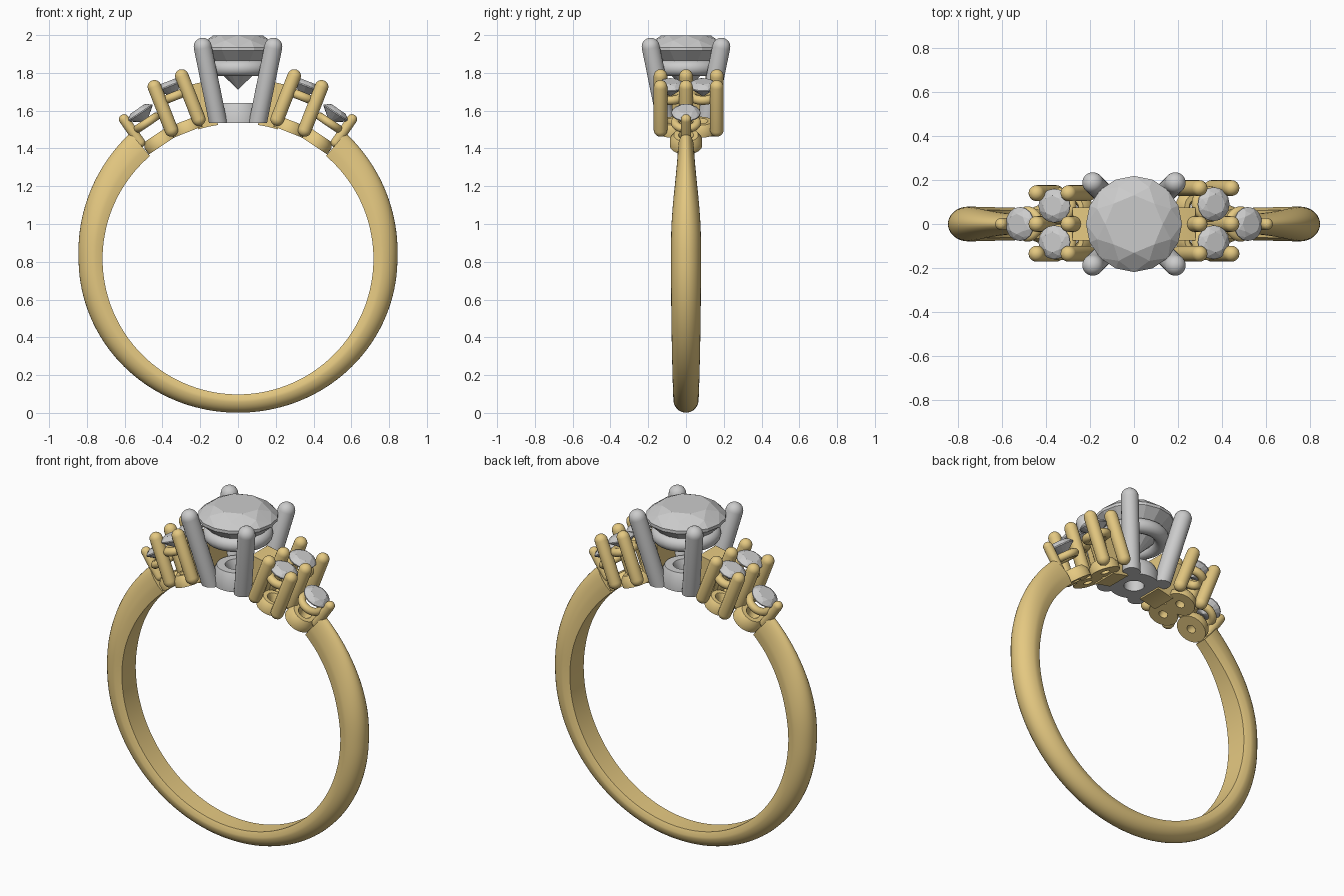
import bpy, bmesh, math
from mathutils import Matrix, Vector

if "Cube" in bpy.data.objects:
    bpy.data.objects.remove(bpy.data.objects["Cube"])

CZ, RI = 0.815, 0.717          # finger hole centre height and radius

gold = bpy.data.materials.new("gold")
gold.diffuse_color = (0.78, 0.58, 0.22, 1)
gold.use_nodes = True
gold.node_tree.nodes["Principled BSDF"].inputs["Base Color"].default_value = gold.diffuse_color


def finish(name, bm, mat=None, smooth=True):
    bmesh.ops.remove_doubles(bm, verts=bm.verts, dist=1e-5)
    bmesh.ops.recalc_face_normals(bm, faces=bm.faces)
    me = bpy.data.meshes.new(name)
    bm.to_mesh(me)
    bm.free()
    ob = bpy.data.objects.new(name, me)
    bpy.context.collection.objects.link(ob)
    if mat:
        me.materials.append(mat)
    if smooth:
        bpy.ops.object.select_all(action='DESELECT')
        ob.select_set(True)
        bpy.context.view_layer.objects.active = ob
        bpy.ops.object.shade_smooth_by_angle(angle=math.radians(40))
    return ob


def skin(bm, rings, loop_rings, loop_profile):
    """Bridge a grid of vertices, optionally closed in either direction."""
    n, m = len(rings), len(rings[0])
    for i in range(n if loop_rings else n - 1):
        for j in range(m if loop_profile else m - 1):
            k, l = (i + 1) % n, (j + 1) % m
            bm.faces.new((rings[i][j], rings[k][j], rings[k][l], rings[i][l]))


def lathe(name, profile, matrix, mat=None, closed=True, segs=32, cut_z=None):
    bm = bmesh.new()
    rings = []
    for i in range(segs):
        a = math.tau * i / segs
        rings.append([bm.verts.new(matrix @ Vector((r * math.cos(a), r * math.sin(a), z)))
                      for r, z in profile])
    skin(bm, rings, True, closed)
    bmesh.ops.remove_doubles(bm, verts=bm.verts, dist=1e-5)
    if cut_z is not None:
        cut = bmesh.ops.bisect_plane(bm, geom=bm.verts[:] + bm.edges[:] + bm.faces[:],
                                     plane_co=(0, 0, cut_z), plane_no=(0, 0, -1), clear_outer=True)
        bmesh.ops.holes_fill(bm, edges=[e for e in bm.edges if e.is_boundary])
    return finish(name, bm, mat)


def prong(name, a, b, r, mat=None, cut_z=None):
    a, b = Vector(a), Vector(b)
    d = b - a
    n = 6
    arc = [math.pi / 2 * i / n for i in range(n + 1)]
    prof = [(r * math.sin(t), -r * math.cos(t)) for t in arc]
    prof += [(r * math.cos(t), d.length + r * math.sin(t)) for t in arc]
    prof[0], prof[-1] = (0, -r), (0, d.length + r)
    m = Matrix.Translation(a) @ d.to_track_quat('Z', 'Y').to_matrix().to_4x4()
    lathe(name, prof, m, mat, False, 20, cut_z)


def torus(name, major, rad, half_h, matrix, mat=None):
    prof = [(major + rad * math.cos(math.tau * i / 14), half_h * math.sin(math.tau * i / 14))
            for i in range(14)]
    lathe(name, prof, matrix, mat)


def gem(name, r, crown, pavilion, matrix):
    """Brilliant cut: convex hull of table, star, girdle, pavilion and culet points."""
    bm = bmesh.new()
    for count, off, rad, z in ((8, 0, 0.60, crown), (8, 0.5, 0.83, crown * 0.62),
                               (16, 0, 1, 0.04 * r), (16, 0, 1, -0.04 * r)):
        for i in range(count):
            a = math.tau * (i + off) / count
            bm.verts.new(matrix @ Vector((r * rad * math.cos(a), r * rad * math.sin(a), z)))
    bm.verts.new(matrix @ Vector((0, 0, -pavilion)))
    res = bmesh.ops.convex_hull(bm, input=bm.verts)
    bmesh.ops.dissolve_limit(bm, angle_limit=0.01, verts=bm.verts, edges=bm.edges)
    finish(name, bm, smooth=False)


def base_ring(ri, ro, z0, z1):
    h = z1 - z0
    return [(ri, z0), (ro, z0), (ro, z0 + h * 0.6), (ro - 0.02, z1), (ri + 0.015, z1), (ri, z0 + h * 0.6)]


def smoothstep(t):
    t = max(0, min(1, t))
    return t * t * (3 - 2 * t)


# Band: tapering D section swept round the finger, open under the head
bm = bmesh.new()
rings = []
N, START = 120, 40.5
for i in range(N + 1):
    deg = START + (360 - 2 * START) * i / N
    a, f = math.radians(deg), min(deg, 360 - deg)
    h = 0.16 - 0.033 * (f - START) / 49.5 if f < 90 else 0.127 - 0.03 * smoothstep((f - 90) / 90) + 0
    w = 0.043 + 0.036 * smoothstep((f - 38) / 45) - 0.012 * smoothstep((f - 95) / 85)
    sec = [(-w * 0.82, 0), (w * 0.82, 0)]
    sec += [(w * math.cos(t), h * (0.28 + 0.72 * math.sin(t)))
            for t in (math.pi * k / 16 for k in range(17))]
    rings.append([bm.verts.new(((RI + q) * math.sin(a), y, CZ + (RI + q) * math.cos(a)))
                  for y, q in sec])
skin(bm, rings, False, True)
bm.faces.new(rings[0])
bm.faces.new(rings[-1])
finish("band", bm, gold)

# Centre head: stone, two seat rings and four leaning prongs
gem("centre_stone", 0.218, 0.072, 0.215, Matrix.Translation((0, 0, 1.927)))
torus("centre_seat", 0.148, 0.042, 0.042, Matrix.Translation((0, 0, 1.825)))
lathe("centre_base", base_ring(0.055, 0.135, 1.535, 1.64), Matrix.Identity(4))
for sx in (-1, 1):
    for sy in (-1, 1):
        prong("centre_prong", (sx * 0.1, sy * 0.1, 1.51), (sx * 0.187, sy * 0.187, 1.938),
              0.048, cut_z=1.535)

# Side clusters: the same layout on both shoulders
for s, side, y_back in ((-1, "left", 0.14), (1, "right", 0.163)):
    def frame(deg):
        return Matrix.Translation((0, 0, CZ)) @ Matrix.Rotation(s * math.radians(deg), 4, 'Y')

    # paired accent stones with shared prongs
    F = frame(21.5)
    for y in (-0.083, 0.083 if s < 0 else 0.09):
        gem(side + "_pair_stone", 0.077, 0.026, 0.06, F @ Matrix.Translation((0, y, 0.985)))
        torus(side + "_pair_seat", 0.058, 0.024, 0.024, F @ Matrix.Translation((0, y, 0.925)), gold)
        lathe(side + "_pair_base", base_ring(0.025, 0.082, 0.722, 0.785),
              F @ Matrix.Translation((0, y * 0.85, 0)), gold)
    for u in (-0.078, 0.078):
        for y in (-0.135, 0.0, y_back):
            prong(side + "_pair_prong", F @ Vector((s * u, y, 0.765)), F @ Vector((s * u, y, 1.01)),
                  0.036, gold)

    # single outer stone
    F = frame(33.8)
    gem(side + "_outer_stone", 0.077, 0.026, 0.06, F @ Matrix.Translation((0, 0, 0.93)))
    torus(side + "_outer_seat", 0.058, 0.022, 0.022, F @ Matrix.Translation((0, 0, 0.868)), gold)
    lathe(side + "_outer_base", base_ring(0.025, 0.085, 0.722, 0.79), F, gold)
    prong(side + "_outer_prong", F @ Vector((s * 0.088, 0, 0.8)), F @ Vector((s * 0.09, 0, 0.95)),
          0.027, gold)

    # curved shoulder block joining cluster to centre head
    bm = bmesh.new()
    rings = []
    for k in range(7):
        a = s * math.radians(8.5 + 8.5 * k / 6)
        rings.append([bm.verts.new((r * math.sin(a), y, CZ + r * math.cos(a)))
                      for y, r in ((-0.075, RI), (0.075, RI), (0.075, 0.955), (-0.075, 0.955))])
    skin(bm, rings, False, True)
    bm.faces.new(rings[0])
    bm.faces.new(rings[-1])
    finish(side + "_shoulder", bm, gold)
